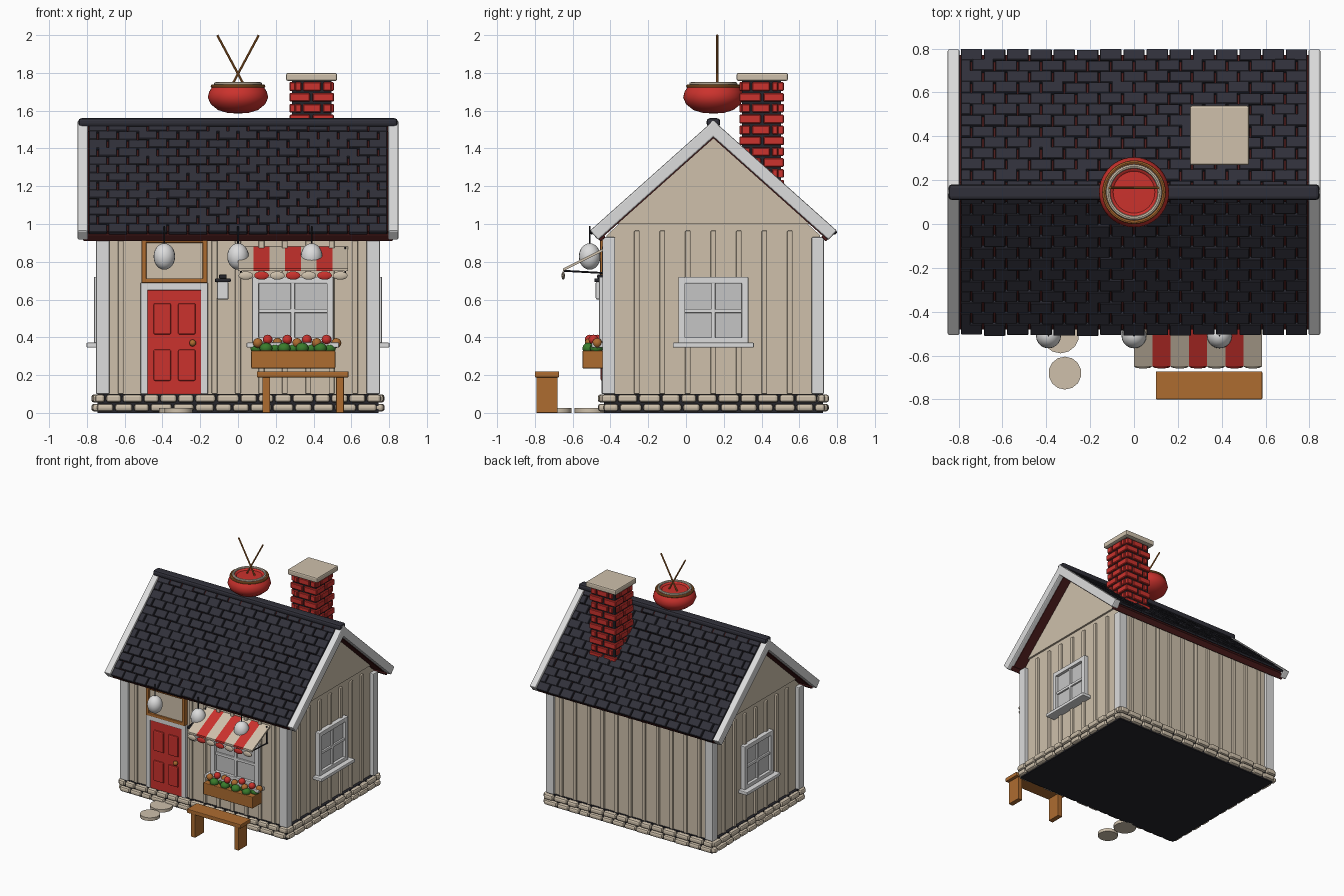
import bpy, bmesh, math, random
from mathutils import Matrix, Vector

if "Cube" in bpy.data.objects:
    bpy.data.objects.remove(bpy.data.objects["Cube"])

random.seed(4)

def mat(name, r, g, b):
    m = bpy.data.materials.new(name)
    m.diffuse_color = (r, g, b, 1)
    m.use_nodes = True
    m.node_tree.nodes["Principled BSDF"].inputs["Base Color"].default_value = m.diffuse_color
    return m

CREAM = mat("cream", 0.62, 0.53, 0.41)
WHITE = mat("white", 0.72, 0.72, 0.72)
GLASS = mat("window grey", 0.56, 0.56, 0.56)
RED = mat("red", 0.60, 0.032, 0.026)
SLATE = mat("slate", 0.030, 0.030, 0.042)
BLACK = mat("charcoal", 0.018, 0.018, 0.024)
MAROON = mat("maroon", 0.075, 0.012, 0.012)
WOOD = mat("wood", 0.42, 0.15, 0.03)
GREEN = mat("green", 0.04, 0.20, 0.025)

def finish(name, bm, m, bevel=0, segs=2, smooth=False):
    bmesh.ops.recalc_face_normals(bm, faces=bm.faces)
    me = bpy.data.meshes.new(name)
    bm.to_mesh(me)
    bm.free()
    me.materials.append(m)
    ob = bpy.data.objects.new(name, me)
    bpy.context.collection.objects.link(ob)
    if bevel:
        md = ob.modifiers.new("bevel", 'BEVEL')
        md.width, md.segments = bevel, segs
    if smooth:
        bpy.context.view_layer.objects.active = ob
        ob.select_set(True)
        bpy.ops.object.shade_smooth_by_angle(angle=math.radians(40))
        ob.select_set(False)
    return ob

def boxes(name, lst, m, bevel=0, M=Matrix(), segs=2):
    """Each box is (x0, x1, y0, y1, z0, z1), placed through matrix M."""
    bm = bmesh.new()
    for x0, x1, y0, y1, z0, z1 in lst:
        T = Matrix.Translation(((x0+x1)/2, (y0+y1)/2, (z0+z1)/2))
        bmesh.ops.create_cube(bm, size=1, matrix=M @ T @ Matrix.Diagonal((x1-x0, y1-y0, z1-z0, 1)))
    return finish(name, bm, m, bevel, segs)

def prisms(name, poly, spans, m):
    """Extrude a y-z outline along x for every (x0, x1) span."""
    bm = bmesh.new()
    for x0, x1 in spans:
        a = [bm.verts.new((x0, y, z)) for y, z in poly]
        b = [bm.verts.new((x1, y, z)) for y, z in poly]
        bm.faces.new(a)
        bm.faces.new(b[::-1])
        for i in range(len(a)):
            j = (i+1) % len(a)
            bm.faces.new((a[i], a[j], b[j], b[i]))
    return finish(name, bm, m)

def balls(name, centres, r, m, u=16, v=10):
    bm = bmesh.new()
    for c in centres:
        bmesh.ops.create_uvsphere(bm, u_segments=u, v_segments=v, radius=1,
                                  matrix=Matrix.Translation(c) @ Matrix.Diagonal((*r, 1)))
    return finish(name, bm, m, smooth=True)

def rods(name, ends, r, m, sides=8):
    bm = bmesh.new()
    for p, q in ends:
        p, q = Vector(p), Vector(q)
        R = (q-p).to_track_quat('Z', 'Y').to_matrix().to_4x4()
        bmesh.ops.create_cone(bm, cap_ends=True, segments=sides, radius1=r, radius2=r,
                              depth=(q-p).length, matrix=Matrix.Translation((p+q)/2) @ R)
    return finish(name, bm, m, smooth=True)

def lathe(name, profile, centre, m, steps=40):
    bm = bmesh.new()
    vs = [bm.verts.new((r, 0, z)) for r, z in profile]
    es = [bm.edges.new(e) for e in zip(vs, vs[1:])]
    bmesh.ops.spin(bm, geom=vs+es, cent=(0, 0, 0), axis=(0, 0, 1), angle=2*math.pi, steps=steps)
    bmesh.ops.remove_doubles(bm, verts=bm.verts, dist=1e-5)
    bmesh.ops.translate(bm, verts=bm.verts, vec=centre)
    return finish(name, bm, m, smooth=True)

CY = 0.145                                   # ridge line in y

# Foundation core and two courses of rounded stones on every side
boxes("foundation", [(-0.745, 0.745, -0.435, 0.725, 0.0, 0.1)], BLACK)
stones = []
for row in range(2):
    z0, z1 = 0.008+0.047*row, 0.048+0.05*row
    for axis, lo, hi, sides in (('x', -0.75, 0.75, (-0.435, 0.725)), ('y', -0.44, 0.73, (-0.745, 0.745))):
        for s in sides:
            p = lo - 0.045*row
            while p < hi - 0.02:
                q = min(p + random.uniform(0.085, 0.125), hi + 0.01)
                a, b, w = max(p, lo-0.01)+0.004, q-0.004, random.uniform(0.024, 0.032)
                if b-a > 0.02:
                    stones.append((a, b, s-w, s+w, z0, z1) if axis == 'x' else (s-w, s+w, a, b, z0, z1))
                p = q
boxes("foundation_stones", stones, CREAM, 0.014)

# Walls with gables, vertical battens and corner boards
prisms("walls", [(-0.42, 0.1), (0.71, 0.1), (0.71, 0.94), (CY, 1.46), (-0.42, 0.94)], [(-0.72, 0.72)], CREAM)
prisms("gable_panels", [(-0.365, 1.0), (0.655, 1.0), (CY, 1.47)], [(-0.735, -0.71), (0.71, 0.735)], CREAM)
bat = []
for k in range(-5, 6):
    x = k*0.124
    bat.append((x-0.015, x+0.015, 0.70, 0.725, 0.1, 0.93))
    if not (-0.5 < x < -0.17):
        bat.append((x-0.015, x+0.015, -0.435, -0.41, 0.1, 0.93))
for k in range(-3, 4):
    y = CY + k*0.135
    for s in (-1, 1):
        bat.append((s*0.725-0.012, s*0.725+0.012, y-0.015, y+0.015, 0.1, 0.965))
boxes("wall_battens", bat, CREAM, 0.006)
boxes("corner_boards", [(min(s*0.68, s*0.752), max(s*0.68, s*0.752), y0, y1, 0.1, z)
                        for s in (-1, 1) for y0, y1, z in ((-0.443, -0.375, 0.93), (0.665, 0.73, 0.93))], WHITE, 0.006)

# Roof: each side uses local axes x along ridge, y down the slope, z outward
ang = math.atan2(0.58, 0.65)
L = 0.65/math.cos(ang)
for side, s in (("front", -1), ("back", 1)):
    d = Vector((0, s*math.cos(ang), -math.sin(ang)))
    n = Vector((0, s*math.sin(ang), math.cos(ang)))
    M = Matrix(((1, d.x, n.x, 0), (0, d.y, n.y, CY), (0, d.z, n.z, 1.54), (0, 0, 0, 1)))
    boxes(side+"_roof_deck", [(-0.81, 0.81, 0.0, L-0.02, -0.065, -0.015)], MAROON, M=M)
    boxes(side+"_eave_trim", [(-0.82, 0.82, L-0.04, L-0.005, -0.075, -0.03)], MAROON, 0.006, M)
    boxes(side+"_rake_boards", [(-0.85, -0.795, -0.01, L, -0.06, 0.006), (0.795, 0.85, -0.01, L, -0.06, 0.006)], WHITE, 0.008, M)
    sh, rows, pw = [], 13, 1.59/15
    for r in range(rows):
        y1 = L*(r+1)/rows + 0.004
        for c in range(16):
            a = -0.795 + (c - 0.5*(r % 2))*pw
            x0, x1 = max(a+0.004, -0.79), min(a+pw-0.004, 0.79)
            if x1-x0 > 0.02:
                dy = random.uniform(-0.004, 0.004)
                sh.append((x0, x1, y1-0.066, y1+dy, -0.018, random.uniform(-0.001, 0.005)))
    boxes(side+"_shingles", sh, SLATE, 0.003, M, 1)
boxes("ridge_cap", [(-0.845, 0.845, CY-0.036, CY+0.036, 1.515, 1.56)], SLATE, 0.016)

# Brick chimney
cx, cy, h = 0.39, 0.40, 0.118
boxes("chimney_mortar", [(cx-0.104, cx+0.104, cy-0.104, cy+0.104, 1.1, 1.77)], BLACK)
bricks = []
for i in range(11):
    z = 1.705 - 0.0575*i
    z0, z1 = z, z+0.046
    for f in (-1, 1):
        for e in ([(-h, -0.01), (0.004, h)] if i % 2 else [(-h+0.03, -0.055), (-0.045, 0.05), (0.06, h-0.012)]):
            o, t = sorted((f*0.085, f*h))
            bricks.append((cx+e[0], cx+e[1], cy+o, cy+t, z0, z1))
            bricks.append((cx+o, cx+t, cy-e[1], cy-e[0], z0, z1))
boxes("chimney_bricks", bricks, RED, 0.005, segs=1)
boxes("chimney_cap", [(0.255, 0.525, 0.268, 0.54, 1.757, 1.80)], CREAM, 0.01)

# Rooftop bowl with rims and two crossed sticks
lathe("bowl", [(0, 1.585), (0.055, 1.588), (0.105, 1.603), (0.145, 1.635), (0.16, 1.67), (0.153, 1.7),
               (0.135, 1.728), (0.12, 1.74), (0.105, 1.738), (0.095, 1.728), (0, 1.73)], (0, CY, 0), RED)
def ring(name, R, z, r, m):
    lathe(name, [(R+r*math.cos(t*math.pi/4), z+r*math.sin(t*math.pi/4)) for t in range(9)], (0, CY, 0), m)
ring("bowl_outer_rim", 0.136, 1.73, 0.009, WOOD)
ring("bowl_inner_rim", 0.118, 1.741, 0.010, CREAM)
rods("crossed_sticks", [((s*0.11, 0.165, 2.0), (-s*0.035, 0.165, 1.73)) for s in (-1, 1)], 0.006, WOOD)

# Windows: local x across, y outward, z up
def window(name, M, w):
    b, z0, z1, mid = w/2, 0.365, 0.72, 0.54
    boxes(name+"_glass", [(-b+0.01, b-0.01, 0, 0.016, z0, z1-0.01)], GLASS, M=M)
    boxes(name+"_frame", [(-b, -b+0.035, 0, 0.04, z0, z1), (b-0.035, b, 0, 0.04, z0, z1),
                          (-b, b, 0, 0.039, z1-0.035, z1), (-b, b, 0, 0.039, z0, z0+0.035),
                          (-0.011, 0.011, 0, 0.03, z0, z1), (-b, b, 0, 0.029, mid-0.011, mid+0.011)], WHITE, 0.004, M)
    boxes(name+"_sill", [(-b-0.03, b+0.03, 0, 0.08, 0.345, 0.372)], WHITE, 0.006, M)
window("right_window", Matrix(((0, 1, 0, 0.722), (1, 0, 0, CY), (0, 0, 1, 0), (0, 0, 0, 1))), 0.37)
window("left_window", Matrix(((0, -1, 0, -0.722), (1, 0, 0, CY), (0, 0, 1, 0), (0, 0, 0, 1))), 0.37)
window("front_window", Matrix(((1, 0, 0, 0.29), (0, -1, 0, -0.42), (0, 0, 1, 0), (0, 0, 0, 1))), 0.43)

# Door with frame, raised panels, knob and sign board above
boxes("door_frame", [(-0.515, -0.478, -0.447, -0.41, 0.1, 0.69), (-0.197, -0.16, -0.447, -0.41, 0.1, 0.69),
                     (-0.515, -0.16, -0.446, -0.41, 0.65, 0.69)], WHITE, 0.004)
boxes("door", [(-0.48, -0.192, -0.44, -0.41, 0.1, 0.65)], RED, 0.003)
boxes("door_panels", [(x, x+0.092, -0.452, -0.43, z, z+0.165) for x in (-0.447, -0.317) for z in (0.17, 0.415)], RED, 0.008)
balls("door_knob", [(-0.24, -0.46, 0.37)], (0.018, 0.018, 0.018), WOOD)
boxes("sign_board", [(-0.5, -0.17, -0.44, -0.41, 0.7, 0.92)], CREAM)
boxes("sign_frame", [(-0.51, -0.485, -0.455, -0.41, 0.688, 0.925), (-0.187, -0.162, -0.455, -0.41, 0.688, 0.925),
                     (-0.51, -0.162, -0.454, -0.41, 0.688, 0.712), (-0.51, -0.162, -0.454, -0.41, 0.9, 0.925)], WOOD, 0.004)

# Wall lamp
boxes("wall_lamp_body", [(-0.11, -0.05, -0.478, -0.425, 0.6, 0.695)], WHITE, 0.008)
boxes("wall_lamp_cap", [(-0.122, -0.038, -0.485, -0.42, 0.692, 0.712), (-0.1, -0.06, -0.47, -0.42, 0.71, 0.733)], BLACK, 0.006)

# Striped awning with scalloped edge and arms
sw = 0.583/7
slope = [(-0.42, 0.88), (-0.65, 0.765), (-0.65, 0.75), (-0.42, 0.865)]
for name, start, m in (("cream", 0, CREAM), ("red", 1, RED)):
    ids = range(start, 7, 2)
    prisms("awning_%s_stripes" % name, slope, [(i*sw, (i+1)*sw) for i in ids], m)
    balls("awning_%s_scallops" % name, [((i+0.5)*sw, -0.65, 0.727) for i in ids], (0.04, 0.009, 0.022), m, 14, 8)
rods("awning_arms", [((x, -0.43, 0.74), (x, -0.645, 0.752)) for x in (0.015, 0.568)]
     + [((x, -0.44, 0.74), (x, -0.44, 0.88)) for x in (0.015, 0.568)], 0.005, BLACK)

# Hanging paper lanterns
xs = (-0.39, 0.0, 0.39)
balls("lanterns", [(x, -0.51, 0.828) for x in xs], (0.057, 0.057, 0.07), WHITE, 20, 12)
rods("lantern_cords", [((x, -0.51, 0.89), (x, -0.51, 0.99)) for x in xs], 0.004, BLACK)

# Flower box
boxes("flower_box", [(0.07, 0.515, -0.548, -0.43, 0.235, 0.33)], WOOD, 0.005)
balls("leaves", [(0.1+0.048*i, -0.495+0.02*(-1)**i, 0.342) for i in range(9)], (0.036, 0.034, 0.03), GREEN, 10, 6)
for name, start, m in (("brown", 0, WOOD), ("red", 1, RED)):
    balls(name+"_flowers", [(0.105+0.052*i, -0.51+0.02*(i % 3), 0.37+0.018*(i % 2)) for i in range(start, 9, 2)],
          (0.026, 0.026, 0.026), m, 12, 8)

# Bench
boxes("bench_seat", [(0.1, 0.585, -0.8, -0.672, 0.188, 0.22)], WOOD, 0.005)
boxes("bench_legs", [(x, x+0.04, -0.792, -0.68, 0, 0.19) for x in (0.13, 0.52)], WOOD, 0.003)

# Stepping stones
rods("stepping_stones", [((-0.315, -0.68, 0), (-0.315, -0.68, 0.025))], 0.075, CREAM, 14)
rods("doorstep_stone", [((-0.335, -0.505, 0), (-0.335, -0.505, 0.025))], 0.085, CREAM, 14)
